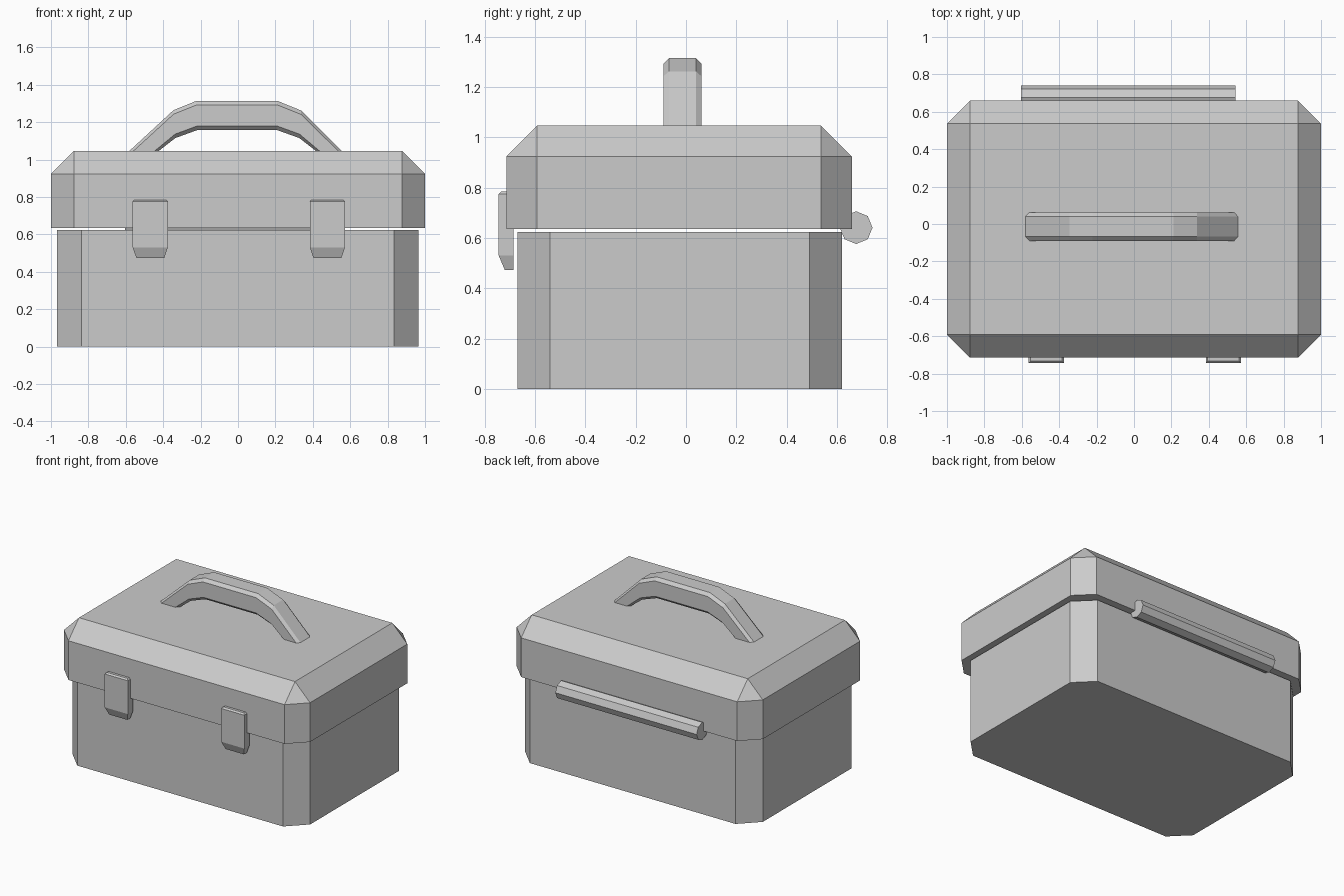
import bpy, bmesh
from math import cos, sin, pi

if "Cube" in bpy.data.objects:
    bpy.data.objects.remove(bpy.data.objects["Cube"])


def loft(name, rings):
    """Skin equal-length rings of points and cap both ends."""
    bm = bmesh.new()
    rows = [[bm.verts.new(p) for p in ring] for ring in rings]
    n = len(rows[0])
    for a, b in zip(rows, rows[1:]):
        for i in range(n):
            j = (i + 1) % n
            bm.faces.new((a[i], a[j], b[j], b[i]))
    bm.faces.new(rows[0])
    bm.faces.new(rows[-1])
    bmesh.ops.remove_doubles(bm, verts=bm.verts, dist=1e-4)
    bmesh.ops.recalc_face_normals(bm, faces=bm.faces)
    mesh = bpy.data.meshes.new(name)
    bm.to_mesh(mesh)
    bm.free()
    obj = bpy.data.objects.new(name, mesh)
    bpy.context.collection.objects.link(obj)
    return obj


def cut_rect(x0, x1, y0, y1, c):
    """Rectangle with corners cut by c (c = 0 gives doubled corners)."""
    return [(x0 + c, y0), (x1 - c, y0), (x1, y0 + c), (x1, y1 - c),
            (x1 - c, y1), (x0 + c, y1), (x0, y1 - c), (x0, y0 + c)]


def at_z(points, z):
    return [(x, y, z) for x, y in points]


# Box body
body = cut_rect(-0.967, 0.965, -0.67, 0.62, 0.13)
loft("box_body", [at_z(body, 0), at_z(body, 0.624)])

# Lid with sloped shoulders
rim = cut_rect(-1, 1, -0.714, 0.659, 0.122)
top = cut_rect(-0.878, 0.878, -0.592, 0.537, 0)
loft("lid", [at_z(rim, 0.635), at_z(rim, 0.923), at_z(top, 1.046)])

# Hinge barrel on the back
loft("hinge", [[(x, 0.676 + 0.065 * cos(k * pi / 4), 0.641 + 0.065 * sin(k * pi / 4))
                for k in range(8)] for x in (-0.605, 0.543)])

# Latches on the front: (z, side inset, front y)
latch = [(0.473, 0.02, -0.72), (0.53, 0, -0.744), (0.775, 0, -0.744), (0.785, 0.01, -0.733)]
for side, cx in (("left", -0.469), ("right", 0.478)):
    loft(side + "_latch", [[(cx - 0.094 + i, y, z), (cx + 0.094 - i, y, z),
                            (cx + 0.094 - i, -0.685, z), (cx - 0.094 + i, -0.685, z)]
                           for z, i, y in latch])

# Carry handle: outer and inner arch points, chamfered section
outer = [(-0.582, 1.045), (-0.345, 1.264), (-0.222, 1.314),
         (0.21, 1.314), (0.338, 1.262), (0.556, 1.045)]
inner = [(-0.425, 1.045), (-0.335, 1.115), (-0.217, 1.158),
         (0.208, 1.158), (0.328, 1.115), (0.418, 1.045)]
section = [(-0.068, 0), (0.04, 0), (0.062, 0.14), (0.062, 0.86),
           (0.04, 1), (-0.068, 1), (-0.09, 0.86), (-0.09, 0.14)]
loft("handle", [[(a[0] + (b[0] - a[0]) * t, y, a[1] + (b[1] - a[1]) * t)
                 for y, t in section] for a, b in zip(outer, inner)])
